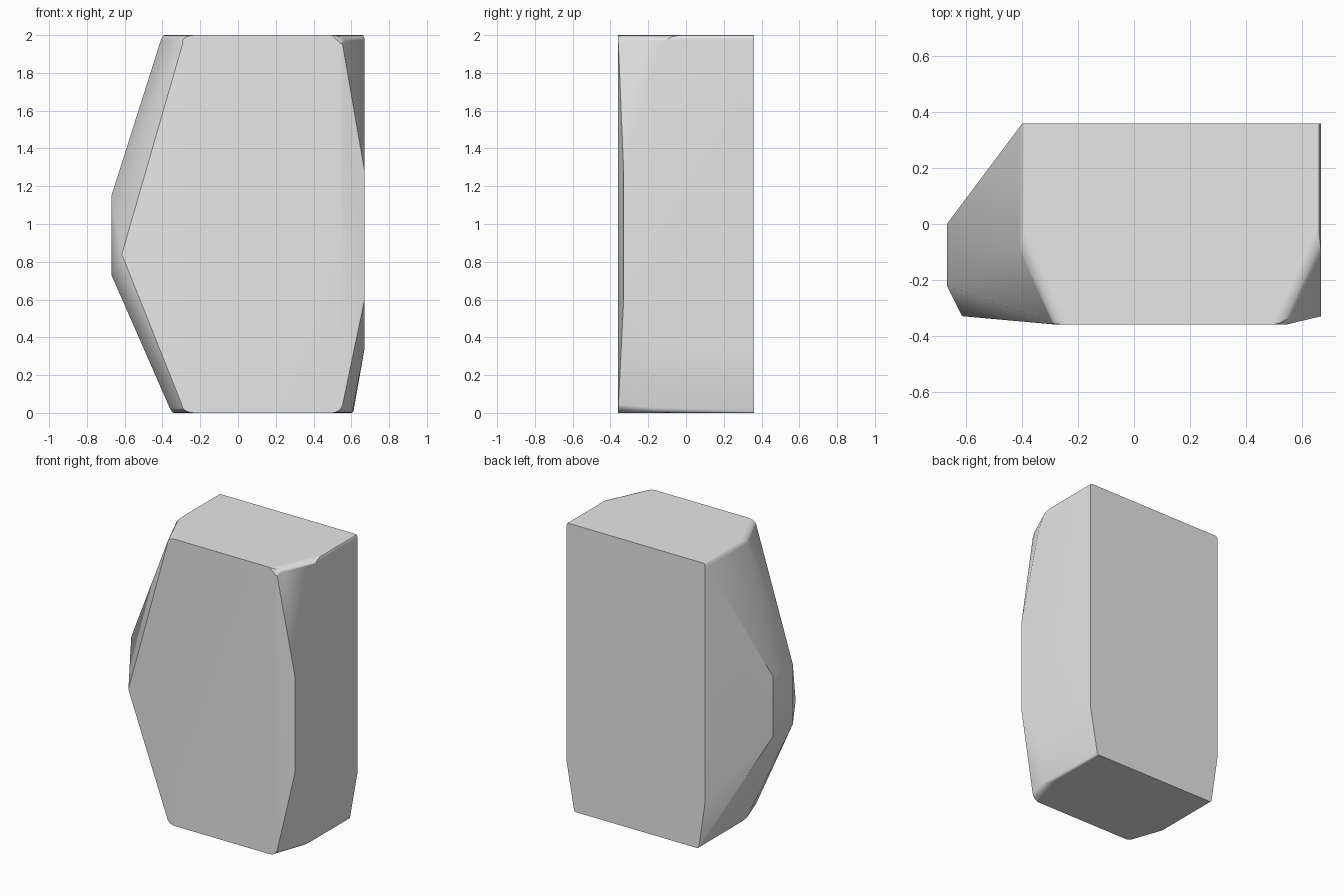
import bpy
import bmesh

cube = bpy.data.objects.get("Cube")
if cube:
    bpy.data.objects.remove(cube, do_unlink=True)

# Grey stone
stone = bpy.data.materials.new("grey_stone")
stone.use_nodes = True
grey = (0.8, 0.8, 0.8, 1)
stone.diffuse_color = grey
stone.node_tree.nodes["Principled BSDF"].inputs["Base Color"].default_value = grey

FRONT, BACK, LEFT, RIGHT, TOP = -0.36, 0.36, 0.67, -0.67, 2.0

corners = []
# Top and bottom outlines: (side x, side y) for each end
for z, right_x, left_x, side_y in ((TOP, -0.40, LEFT, -0.09), (0, -0.35, 0.61, -0.16)):
    corners += [(right_x, BACK, z), (left_x, BACK, z),
                (right_x, side_y, z), (left_x, side_y, z),
                (-0.28, FRONT, z), (0.545, FRONT, z)]
# Flat left side
corners += [(LEFT, BACK, 0.34), (LEFT, -0.16, 0.34), (LEFT, -0.16, 1.88),
            (LEFT, -0.33, 0.6), (LEFT, -0.33, 1.28)]
# Bulging right side
corners += [(RIGHT, y, z) for y in (0, -0.22) for z in (0.73, 1.15)]
corners += [(-0.40, BACK, 0.34), (-0.615, -0.33, 0.84)]

# Faceted block
bm = bmesh.new()
for c in corners:
    bm.verts.new(c)
bmesh.ops.convex_hull(bm, input=bm.verts)
bmesh.ops.dissolve_limit(bm, angle_limit=0.02, verts=bm.verts, edges=bm.edges)
bmesh.ops.recalc_face_normals(bm, faces=bm.faces)

# Worn rims: wide at the front corners, narrow along the sides
weight = bm.edges.layers.float.new("bevel_weight_edge")
for e in bm.edges:
    a, b = (v.co for v in e.verts)
    on_rim = abs(a.z - b.z) < 0.001 and (a.z < 0.001 or a.z > TOP - 0.001)
    if on_rim and abs(a.y - b.y) > 0.01:
        e[weight] = 1.0 if min(a.y, b.y) < FRONT + 0.01 else 0.25

mesh = bpy.data.meshes.new("rock_slab")
bm.to_mesh(mesh)
bm.free()
mesh.materials.append(stone)
rock = bpy.data.objects.new("rock_slab", mesh)
bpy.context.collection.objects.link(rock)
bpy.ops.object.select_all(action="DESELECT")
rock.select_set(True)
bpy.context.view_layer.objects.active = rock

bevel = rock.modifiers.new("worn_rims", "BEVEL")
bevel.limit_method = "WEIGHT"
bevel.width = 0.045
bevel.segments = 4
bpy.ops.object.modifier_apply(modifier=bevel.name)

# Smooth rims, crisp facets
bpy.ops.object.shade_smooth_by_angle(angle=0.52)
normals = rock.modifiers.new("flat_facets", "WEIGHTED_NORMAL")
normals.keep_sharp = True
